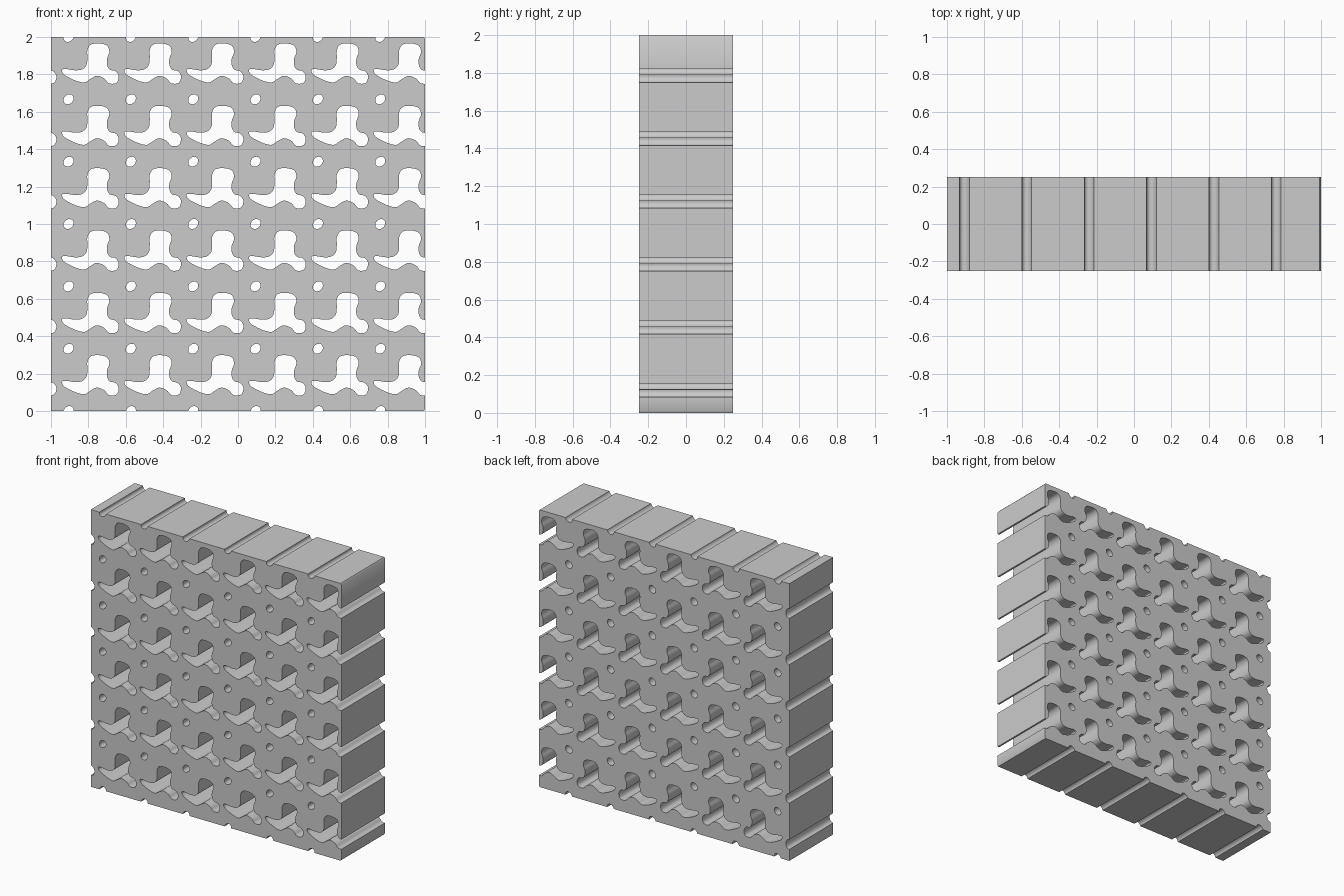
import bpy, bmesh, math
from mathutils import Vector

if "Cube" in bpy.data.objects:
    bpy.data.objects.remove(bpy.data.objects["Cube"])

PITCH = 1 / 3

# One tile of the pattern: (x, z) outline of the three-armed hole in the top-left tile
HOLE = [(-0.94, 1.825), (-0.915, 1.828), (-0.875, 1.822), (-0.835, 1.826), (-0.81, 1.85),
        (-0.805, 1.89), (-0.805, 1.93), (-0.785, 1.96), (-0.74, 1.965), (-0.70, 1.953),
        (-0.688, 1.92), (-0.70, 1.885), (-0.70, 1.85), (-0.685, 1.825), (-0.655, 1.817),
        (-0.638, 1.79), (-0.65, 1.755), (-0.69, 1.752), (-0.715, 1.778), (-0.755, 1.792),
        (-0.79, 1.775), (-0.82, 1.757), (-0.86, 1.764), (-0.905, 1.784), (-0.934, 1.803)]


def smooth_loop(pts, steps=4):
    """Closed Catmull-Rom curve through the points."""
    p = [Vector(q) for q in pts]
    n, out = len(p), []
    for i in range(n):
        a, b, c, d = p[i - 1], p[i], p[(i + 1) % n], p[(i + 2) % n]
        for k in range(steps):
            t = k / steps
            out.append(0.5 * (2 * b + (c - a) * t + (2 * a - 5 * b + 4 * c - d) * t * t
                              + (3 * b - a - 3 * c + d) * t ** 3))
    return out


def prism(bm, loop, half):
    """Extrude an x-z outline along y."""
    f = bm.faces.new([bm.verts.new((x, -half, z)) for x, z in loop])
    r = bmesh.ops.extrude_face_region(bm, geom=[f])
    bmesh.ops.translate(bm, vec=(0, 2 * half, 0),
                        verts=[v for v in r["geom"] if isinstance(v, bmesh.types.BMVert)])


def make_object(name, bm):
    bmesh.ops.recalc_face_normals(bm, faces=bm.faces)
    me = bpy.data.meshes.new(name)
    bm.to_mesh(me)
    bm.free()
    ob = bpy.data.objects.new(name, me)
    bpy.context.collection.objects.link(ob)
    return ob


# Solid panel with slightly eased right corners
bm = bmesh.new()
prism(bm, [(-1, 0), (0.993, 0), (1, 0.01), (1, 1.99), (0.993, 2), (-1, 2)], 0.25)
panel = make_object("lattice_panel", bm)

# Cutters: repeated large holes, and small tilted oval holes that also notch top and bottom
bm = bmesh.new()
big = smooth_loop(HOLE)
oval = []
for i in range(20):
    a = 2 * math.pi * i / 20
    u, v = 0.029 * math.cos(a), 0.024 * math.sin(a)
    oval.append(((u - v) * 0.7071 - 0.906, (u + v) * 0.7071))
for row in range(7):
    for col in range(-1, 6):
        dx = col * PITCH
        if row < 6:
            prism(bm, [(x + dx, z - row * PITCH) for x, z in big], 0.4)
        if col >= 0:
            prism(bm, [(x + dx, z + row * PITCH) for x, z in oval], 0.4)
cutter = make_object("hole_cutter", bm)
cutter.hide_render = True
cutter.hide_viewport = True

# Cut the holes
mod = panel.modifiers.new("holes", "BOOLEAN")
mod.operation = "DIFFERENCE"
mod.solver = "EXACT"
mod.object = cutter
bpy.context.view_layer.objects.active = panel
panel.select_set(True)
bpy.ops.object.modifier_apply(modifier="holes")
bpy.data.objects.remove(cutter)
bpy.ops.object.shade_smooth_by_angle(angle=math.radians(35))
